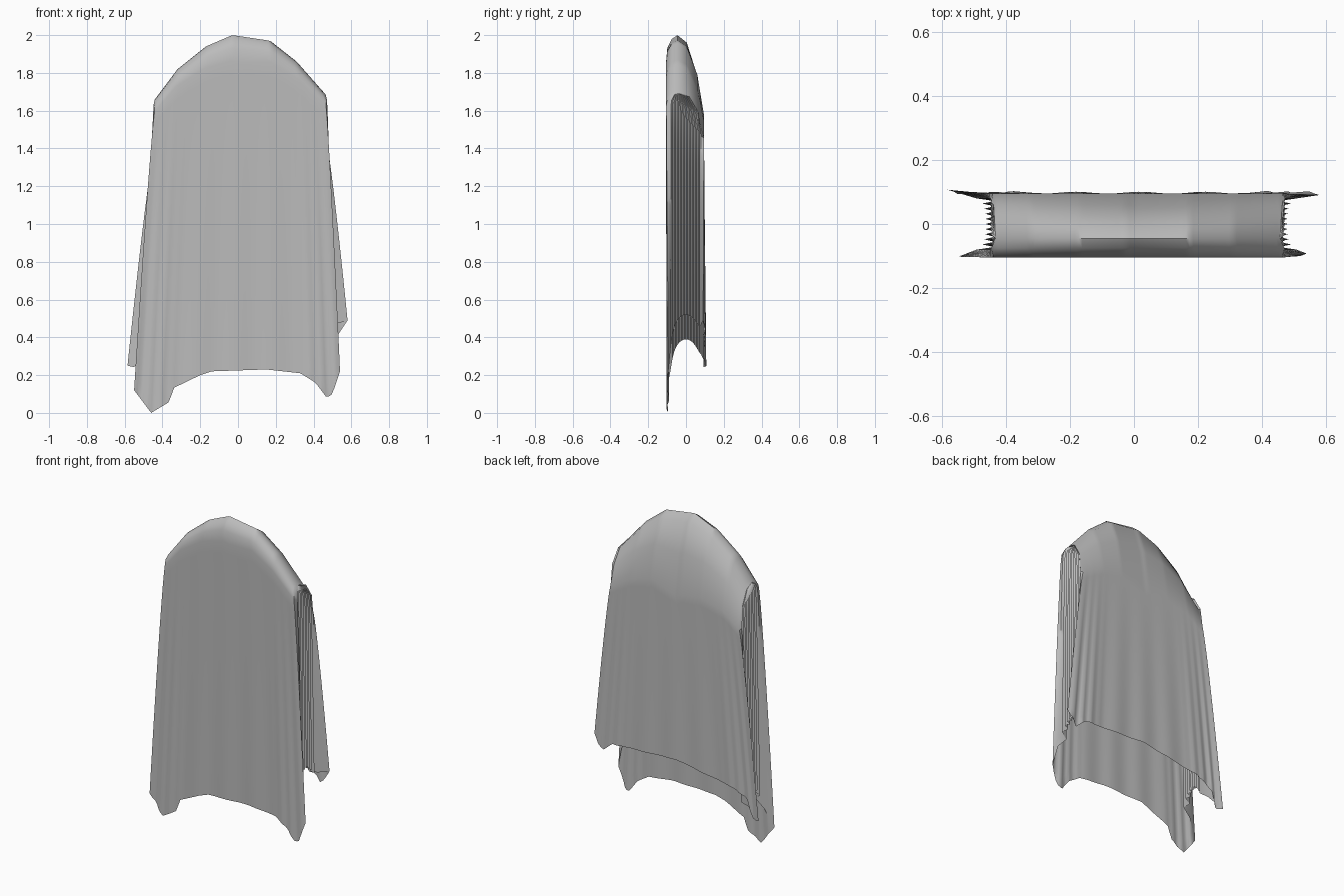
import bpy, bmesh, math

if "Cube" in bpy.data.objects:
    bpy.data.objects.remove(bpy.data.objects["Cube"], do_unlink=True)

COLS, PLEATS, ROWS = 72, 22, 22
RIDGE_Y = -0.045

# Outlines: ridge height, hem heights and roll-over of the cloth
ARCH = [(-.44, 1.66), (-.32, 1.82), (-.17, 1.94), (-.03, 2), (.17, 1.97),
        (.31, 1.86), (.46, 1.69)]
FRONT_HEM = [(-.55, .12), (-.46, 0), (-.36, .06), (-.345, .13), (-.2, .2),
             (-.14, .22), (.15, .23), (.33, .21), (.41, .16), (.47, .08),
             (.5, .1), (.54, .22)]
BACK_HEM = [(-.585, .25), (-.54, .24), (-.5, .36), (-.4, .41), (0, .48),
            (.45, .46), (.52, .4), (.58, .49)]
FRONT_ROLL = [(0, 0), (.5, .02), (.9, .07), (1, .14)]
BACK_ROLL = [(0, 0), (.35, .04), (.75, .22), (1, .48)]


def interp(points, x):
    """Piecewise linear lookup."""
    if x <= points[0][0]:
        return points[0][1]
    for (x0, y0), (x1, y1) in zip(points, points[1:]):
        if x <= x1:
            return y0 + (y1 - y0) * (x - x0) / (x1 - x0)
    return points[-1][1]


def lerp(a, b, t):
    return a + (b - a) * t


def column(ridge_x, top, bottom, hem, roll):
    """One strip of cloth from the ridge, over the edge and down to the hem."""
    rx, tz = ridge_x, interp(ARCH, ridge_x)
    ease = 1 - .5 * abs(rx) / .45
    pts = [(lerp(rx, top[0], f), lerp(RIDGE_Y, top[1], f), tz - d * ease)
           for f, d in roll]
    z0 = pts[-1][2]
    for r in range(1, ROWS + 1):
        u = r / ROWS
        pts.append((lerp(top[0], bottom[0], u ** .85),
                    lerp(top[1], bottom[1], u), lerp(z0, hem, u)))
    return pts


def face_columns(sign):
    """Broad front or back sheet, listed from -x to +x."""
    out = []
    for j in range(COLS + 1):
        t = 2 * j / COLS - 1
        rx = .445 * t + .012
        if sign < 0:
            bx, hem_line, roll, top_y = lerp(-.55, .54, j / COLS), FRONT_HEM, FRONT_ROLL, -.105
        else:
            bx, hem_line, roll, top_y = lerp(-.585, .58, j / COLS), BACK_HEM, BACK_ROLL, .095
        edge = max(0, abs(bx) - .3) / .25
        ripple = .003 * math.sin(31 * bx + sign) + .007 * edge * math.sin(95 * bx)
        out.append(column(rx, (rx * 1.02, top_y), (bx, sign * .098 + ripple),
                          interp(hem_line, bx), roll))
    return out


def side_columns(side, front_hem, back_hem):
    """Pleated end, listed from front to back."""
    out = []
    for j in range(1, PLEATS):
        t = j / PLEATS
        y = lerp(-.088, .088, t)
        corner = abs(2 * t - 1) ** 4
        pleat = (.028 + .04 * corner) * (j % 2)
        rx = side * .445 + .012
        mid_hem = (.52 if side > 0 else .39) - 14 * y * y
        end_hem = front_hem if t < .5 else back_hem
        hem = lerp(mid_hem, end_hem + .06, corner ** 2)
        roll = [(f, lerp(a, b, t)) for (f, a), (_, b) in zip(FRONT_ROLL, BACK_ROLL)]
        out.append(column(rx, (rx + side * (.008 + .008 * (j % 2)), y),
                          (side * (.445 + pleat) + .008, y), hem, roll))
    return out


# Single grey fabric
fabric = bpy.data.materials.new("grey_fabric")
grey = (.5, .5, .5, 1)
fabric.diffuse_color = grey
fabric.use_nodes = True
fabric.node_tree.nodes["Principled BSDF"].inputs["Base Color"].default_value = grey

# Draped sheet: front, left end, back, right end joined in one loop
loop = (face_columns(-1) + side_columns(1, .2, .45)
        + face_columns(1)[::-1] + side_columns(-1, .1, .26)[::-1])
bm = bmesh.new()
grid = [[bm.verts.new(p) for p in col] for col in loop]
for a, b in zip(grid, grid[1:] + grid[:1]):
    for r in range(len(a) - 1):
        bm.faces.new((a[r], a[r + 1], b[r + 1], b[r]))
bmesh.ops.remove_doubles(bm, verts=bm.verts[:], dist=.0005)
bmesh.ops.recalc_face_normals(bm, faces=bm.faces[:])
mesh = bpy.data.meshes.new("draped_cloth")
bm.to_mesh(mesh)
bm.free()
mesh.materials.append(fabric)
cloth = bpy.data.objects.new("draped_cloth", mesh)
bpy.context.collection.objects.link(cloth)

bpy.context.view_layer.objects.active = cloth
cloth.select_set(True)
bpy.ops.object.shade_smooth_by_angle(angle=math.radians(50))
